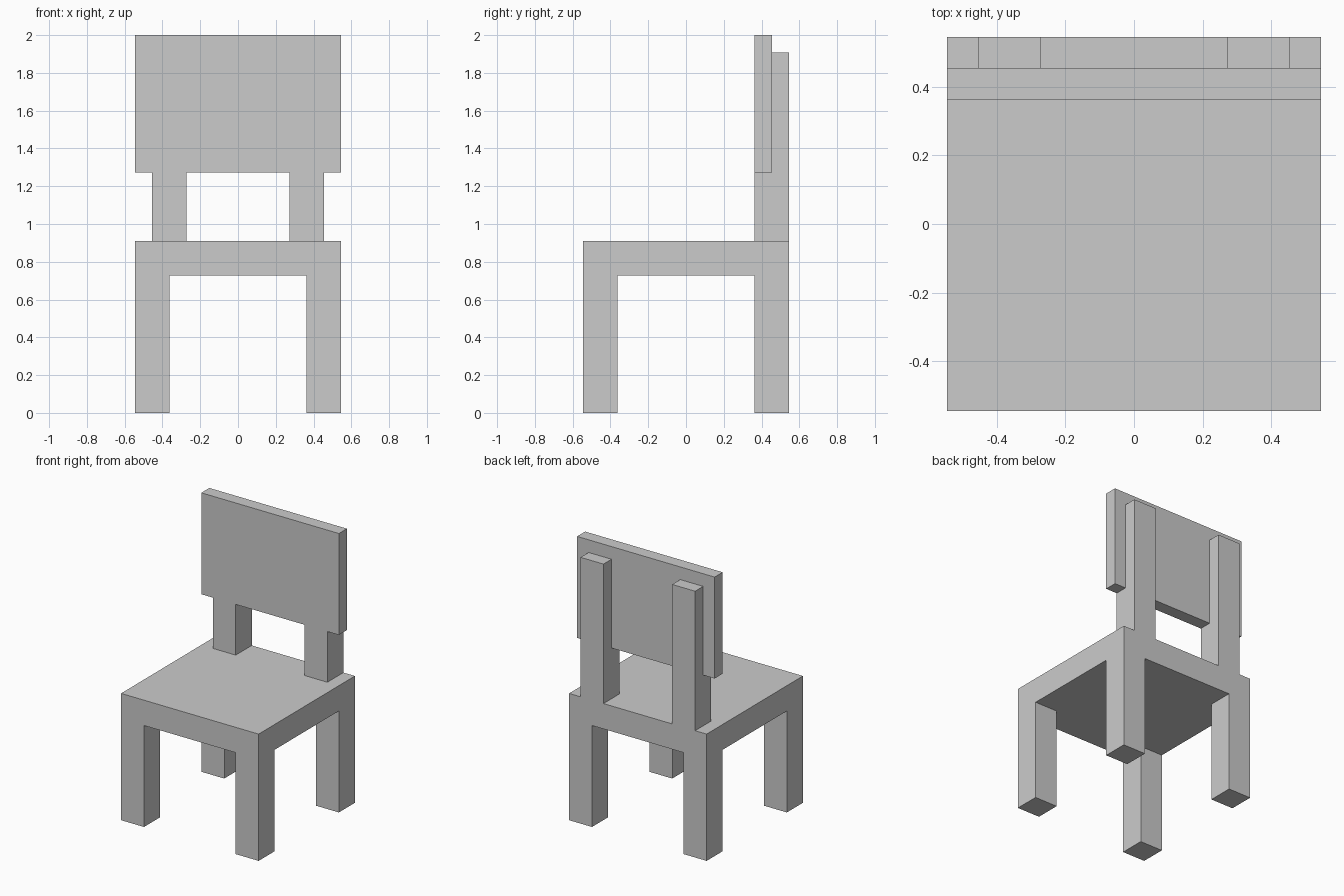
import bpy
import bmesh

if "Cube" in bpy.data.objects:
    bpy.data.objects.remove(bpy.data.objects["Cube"])

U = 2 / 22  # the chair follows a grid of 22 units in height


def prism(name, profile, x0, x1):
    """Extrude a (y, z) profile from x0 to x1, all in grid units."""
    bm = bmesh.new()
    face = bm.faces.new([bm.verts.new((x0 * U, y * U, z * U)) for y, z in profile])
    ext = bmesh.ops.extrude_face_region(bm, geom=[face])
    verts = [g for g in ext["geom"] if isinstance(g, bmesh.types.BMVert)]
    bmesh.ops.translate(bm, verts=verts, vec=((x1 - x0) * U, 0, 0))
    bmesh.ops.recalc_face_normals(bm, faces=bm.faces)
    mesh = bpy.data.meshes.new(name)
    bm.to_mesh(mesh)
    bm.free()
    obj = bpy.data.objects.new(name, mesh)
    bpy.context.collection.objects.link(obj)
    return obj


def box(name, x, y, z):
    return prism(name, [(y[0], z[0]), (y[1], z[0]), (y[1], z[1]), (y[0], z[1])], *x)


# Seat slab
box("seat", (-6, 6), (-6, 6), (8, 10))

# Back post side profile, notched at the front to hold the backrest
post = [(4, 10), (6, 10), (6, 21), (5, 21), (5, 14), (4, 14)]

for side, leg_x, post_x in (("left", (-6, -4), (-5, -3)), ("right", (4, 6), (3, 5))):
    # Legs under the seat corners
    box(f"front_leg_{side}", leg_x, (-6, -4), (0, 8))
    box(f"rear_leg_{side}", leg_x, (4, 6), (0, 8))
    # Upright behind the backrest
    prism(f"back_post_{side}", post, *post_x)

# Backrest panel
box("backrest", (-6, 6), (4, 5), (14, 22))
